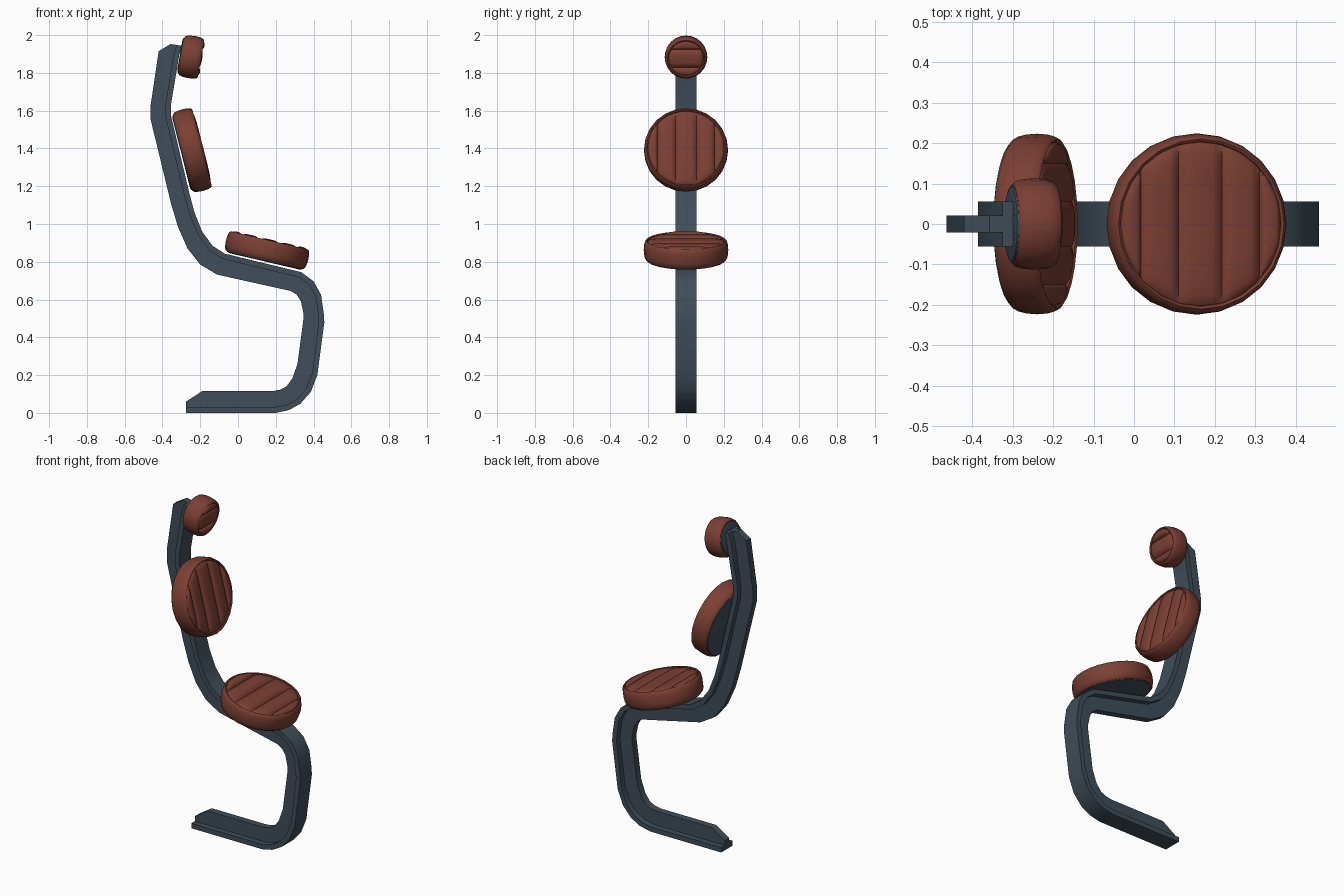
import bpy, bmesh
from math import sin, cos, pi, sqrt, radians
from mathutils import Vector, Matrix

if "Cube" in bpy.data.objects:
    bpy.data.objects.remove(bpy.data.objects["Cube"])


def material(name, rgb):
    m = bpy.data.materials.new(name)
    m.diffuse_color = (*rgb, 1)
    m.use_nodes = True
    m.node_tree.nodes["Principled BSDF"].inputs["Base Color"].default_value = m.diffuse_color
    return m


SLATE = material("slate_metal", (0.05, 0.075, 0.1))
LEATHER = material("red_leather", (0.2, 0.05, 0.033))


def finish(name, bm, mat, angle=35):
    bmesh.ops.remove_doubles(bm, verts=bm.verts, dist=1e-5)
    bmesh.ops.recalc_face_normals(bm, faces=bm.faces)
    mesh = bpy.data.meshes.new(name)
    bm.to_mesh(mesh)
    bm.free()
    mesh.materials.append(mat)
    ob = bpy.data.objects.new(name, mesh)
    bpy.context.collection.objects.link(ob)
    bpy.ops.object.select_all(action='DESELECT')
    ob.select_set(True)
    bpy.context.view_layer.objects.active = ob
    bpy.ops.object.shade_smooth_by_angle(angle=radians(angle))
    return ob


# Frame: T section swept along matching flange-side / web-side points (x, z)
FLANGE = [(-.275, 0), (-.19, 0), (.2, 0), (.27, .015), (.33, .048), (.385, .11), (.42, .2),
          (.457, .48), (.455, .52), (.44, .625), (.4, .697), (.335, .745), (-.07, .843),
          (-.135, .885), (-.19, .96), (-.23, 1.06), (-.257, 1.16), (-.355, 1.575),
          (-.355, 1.63), (-.311, 1.896), (-.295, 1.943)]
WEB = [(-.275, .06), (-.19, .115), (.18, .115), (.22, .122), (.255, .138), (.288, .183), (.315, .26),
       (.347, .5), (.346, .53), (.333, .59), (.312, .625), (.28, .645), (-.11, .732),
       (-.2, .785), (-.267, .87), (-.318, .985), (-.355, 1.11), (-.463, 1.555),
       (-.463, 1.625), (-.42, 1.915), (-.357, 1.953)]
W, NARROW, LIP = 0.055, 0.021, 0.03


def build_frame():
    bm = bmesh.new()
    rings = []
    for a, b in zip(FLANGE, WEB):
        o, i = Vector((a[0], 0, a[1])), Vector((b[0], 0, b[1]))
        m = o + (i - o).normalized() * LIP
        section = [(o, W), (m, W), (m, NARROW), (i, NARROW),
                   (i, -NARROW), (m, -NARROW), (m, -W), (o, -W)]
        rings.append([bm.verts.new((p.x, y, p.z)) for p, y in section])
    for r, s in zip(rings, rings[1:]):
        for k in range(8):
            bm.faces.new((r[k], r[(k + 1) % 8], s[(k + 1) % 8], s[k]))
    bm.faces.new(rings[0])
    bm.faces.new(rings[-1])
    finish("bent_frame", bm, SLATE)


def lathe(bm, profile, n=24):
    rings = [[bm.verts.new((r * cos(2 * pi * k / n), r * sin(2 * pi * k / n), z))
              for k in range(n)] for r, z in profile]
    for a, b in zip(rings, rings[1:]):
        for k in range(n):
            j = (k + 1) % n
            bm.faces.new((a[k], a[j], b[j], b[k]))
    bm.faces.new(rings[0][::-1])
    bm.faces.new(rings[-1])


def quilted_strip(bm, u0, u1, r, base, puff, nu=8, nv=12):
    grid = []
    for i in range(nu + 1):
        s = i / nu
        u = u0 + (u1 - u0) * s
        half = sqrt(max(r * r - u * u, 0))
        row = []
        for j in range(nv + 1):
            c = -cos(pi * j / nv)
            rise = sqrt(1 - abs(2 * s - 1) ** 3) * min(1, sqrt(max(0, 1 - c ** 6)))
            row.append(bm.verts.new((u, half * c, base + puff * rise)))
        grid.append(row)
    for a, b in zip(grid, grid[1:]):
        for j in range(nv):
            bm.faces.new((a[j], b[j], b[j + 1], a[j + 1]))


# Round pad: padded drum, quilted face and a dark backing plate
def build_pad(name, centre, u, n, r, seams):
    u, n = Vector(u).normalized(), Vector(n).normalized()
    v = n.cross(u)
    mat = Matrix((u, v, n)).transposed().to_4x4()
    mat.translation = Vector((centre[0], 0, centre[1]))
    bm = bmesh.new()
    lathe(bm, [(r - .014, 0), (r - .005, .008), (r, .028), (r + .002, .055), (r, .082),
               (r - .005, .1), (r - .012, .106), (r - .018, .102), (r - .02, .094)])
    finish(name + "_cushion", bm, LEATHER, 40).matrix_world = mat

    inner = r - .018
    edges = [-inner, *seams, inner]
    bm = bmesh.new()
    for a, b in zip(edges, edges[1:]):
        part = bmesh.new()
        quilted_strip(part, a, b, inner, .095, .017)
        tmp = bpy.data.meshes.new("strip")
        part.to_mesh(tmp)
        part.free()
        bm.from_mesh(tmp)
        bpy.data.meshes.remove(tmp)
    finish(name + "_quilting", bm, LEATHER, 50).matrix_world = mat

    bm = bmesh.new()
    lathe(bm, [(r - .03, -.008), (r - .018, -.004), (r - .016, .004)])
    finish(name + "_backing_plate", bm, SLATE).matrix_world = mat


build_frame()
BIG = [-.15, -.055, .055, .15]
build_pad("seat", (.142, .81), (.974, 0, -.228), (.228, 0, .974), .222, BIG)
build_pad("backrest", (-.293, 1.378), (0, 1, 0), (.97, 0, .245), .221, BIG)
build_pad("headrest", (-.3, 1.893), (.17, 0, .985), (.985, 0, -.17), .111, [-.048, .048])
